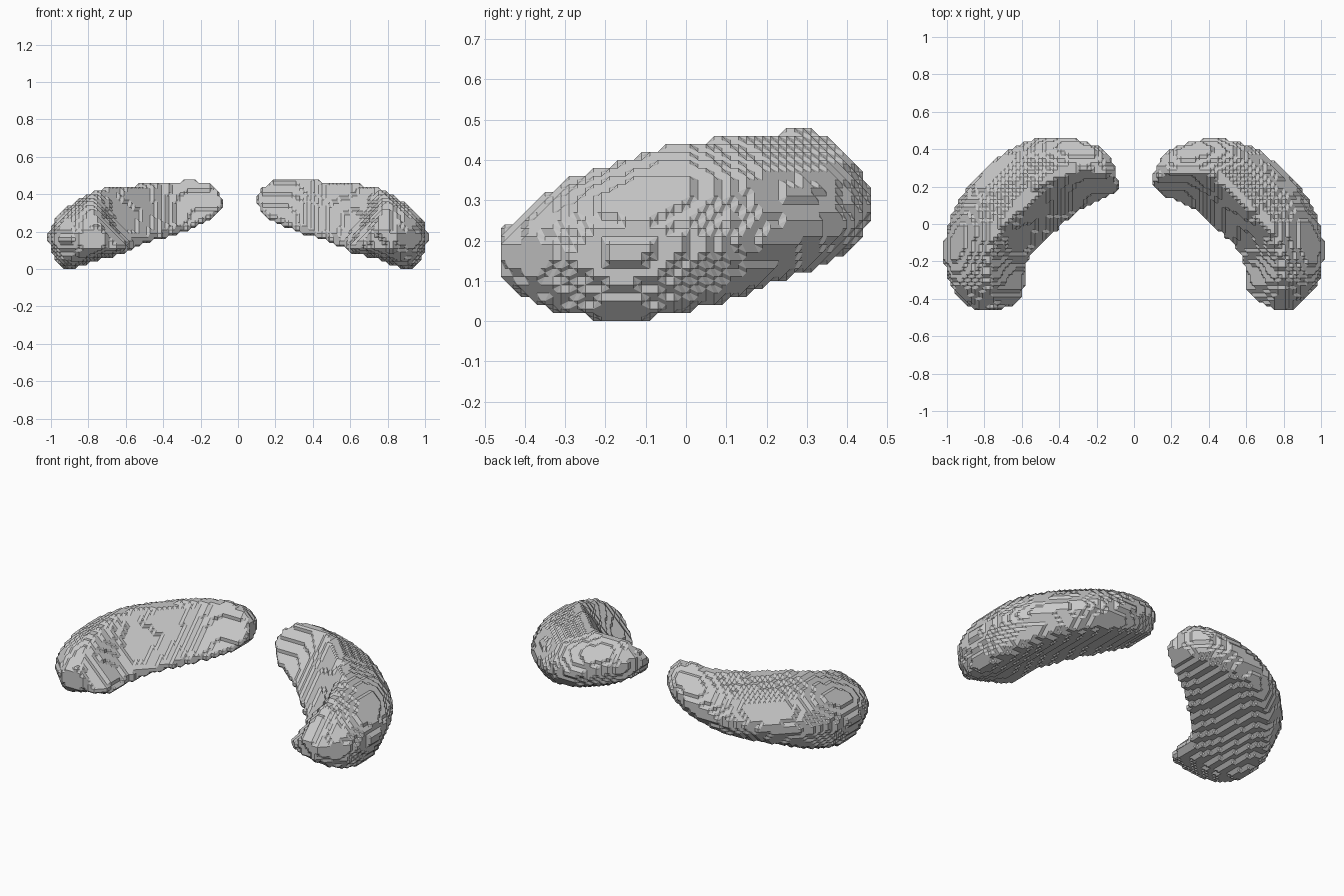
import bpy, bmesh, math
from mathutils import Vector
from mathutils.bvhtree import BVHTree

if "Cube" in bpy.data.objects:
    bpy.data.objects.remove(bpy.data.objects["Cube"])

STEP = 0.02

# Stations from back tip to front end: inner xy, crest xy, outer xy, z of inner, crest, outer, bottom
STATIONS = [
    (.10, .18, .11, .24, .11, .28, .34, .42, .39, .34),
    (.17, .14, .20, .27, .18, .39, .27, .475, .37, .27),
    (.30, .08, .35, .27, .38, .455, .215, .475, .31, .20),
    (.42, -.02, .48, .20, .62, .42, .175, .46, .26, .14),
    (.52, -.11, .61, .07, .83, .26, .14, .45, .235, .08),
    (.57, -.18, .72, -.05, .96, .08, .12, .43, .21, .025),
    (.59, -.26, .76, -.17, 1.015, -.13, .10, .39, .195, .00),
    (.595, -.35, .77, -.31, .975, -.33, .11, .34, .18, .03),
    (.65, -.41, .75, -.465, .85, -.46, .12, .22, .17, .10),
]

gray = bpy.data.materials.new("light gray")
gray.diffuse_color = (0.58, 0.58, 0.58, 1)
gray.use_nodes = True
gray.node_tree.nodes["Principled BSDF"].inputs["Base Color"].default_value = gray.diffuse_color


def ring(row, left):
    """Wedge section: steep inner face, rounded outer rim, sloping underside."""
    ix, iy, cx, cy, ox, oy, zi, zc, zo, zb = row
    inner, crest, outer = Vector((ix, iy, zi)), Vector((cx, cy, zc)), Vector((ox, oy, zo))
    if left:
        inner.y -= .02
    shoulder = crest.lerp(outer, .75)
    shoulder.z = zc + (zo - zc) * .43
    top = crest.lerp(outer, .33)
    top.z = zc - (zc - zo) * .1
    rim = outer.lerp(inner, .06)
    rim.z = zo + (zb - zo) * .58
    bottom = outer.lerp(inner, .22)
    bottom.z = zb
    under = bottom.lerp(inner, .6)
    pts = [inner, inner.lerp(crest, .5), crest, top, shoulder, outer, rim, bottom, under]
    if left:
        pts = [Vector((.02 - p.x * 1.02, p.y * 1.02, p.z * .98)) for p in pts]
    return pts


def spline(pts, n, closed):
    """Catmull-Rom curve through points."""
    m, out = len(pts), []
    get = (lambda i: pts[i % m]) if closed else (lambda i: pts[max(0, min(m - 1, i))])
    for i in range(m if closed else m - 1):
        a, b, c, d = (get(i + k) for k in (-1, 0, 1, 2))
        for k in range(n):
            t = k / n
            out.append(.5 * (2 * b + (c - a) * t + (2 * a - 5 * b + 4 * c - d) * t * t
                             + (3 * b - a - 3 * c + d) * t ** 3))
    if not closed:
        out.append(pts[-1].copy())
    return out


def loft(left):
    """Smooth closed crescent as a search tree."""
    rings = [spline(ring(r, left), 3, True) for r in STATIONS]
    rails = [spline(list(rail), 5, False) for rail in zip(*rings)]
    n, m = len(rails), len(rails[0])
    verts = [rails[i][j] for j in range(m) for i in range(n)]
    faces = [(j * n + i, j * n + (i + 1) % n, (j + 1) * n + (i + 1) % n, (j + 1) * n + i)
             for j in range(m - 1) for i in range(n)]
    for j in (0, m - 1):
        verts.append(sum((verts[j * n + i] for i in range(n)), Vector()) / n)
        faces += [(j * n + i, j * n + (i + 1) % n, len(verts) - 1) for i in range(n)]
    return BVHTree.FromPolygons(verts, faces)


def fill_cells(tree):
    """Grid cells whose centres lie inside the crescent, without stray cells."""
    cells = set()
    for i in range(-52, 52):
        for j in range(-26, 26):
            x, y, z, hits = (i + .5) * STEP + 1e-4, (j + .5) * STEP + 1e-4, -.2, []
            while True:
                hit = tree.ray_cast(Vector((x, y, z)), Vector((0, 0, 1)))[0]
                if hit is None:
                    break
                hits.append(hit.z)
                z = hit.z + 1e-4
            for lo, hi in zip(hits[::2], hits[1::2]):
                cells.update((i, j, k) for k in range(math.ceil(lo / STEP - .5),
                                                      math.floor(hi / STEP - .5) + 1))
    sides = [(1, 0, 0), (-1, 0, 0), (0, 1, 0), (0, -1, 0), (0, 0, 1), (0, 0, -1)]
    for _ in range(2):
        cells = {c for c in cells
                 if sum((c[0] + s[0], c[1] + s[1], c[2] + s[2]) in cells for s in sides) > 2}
    return cells


def stepped_mesh(cells):
    """Stepped surface with 45 degree chamfers: the dual of the block surface."""
    bm, corner = bmesh.new(), {}

    def vert(key):
        if key not in corner:
            corner[key] = bm.verts.new([c * STEP for c in key])
        return corner[key]

    for cell in cells:
        for ax in range(3):
            u, v = (ax + 1) % 3, (ax + 2) % 3
            for s in (0, 1):
                other = list(cell)
                other[ax] += 2 * s - 1
                if tuple(other) in cells:
                    continue
                quad = []
                for du, dv in ((0, 0), (1, 0), (1, 1), (0, 1)):
                    key = list(cell)
                    key[ax] += s
                    key[u] += du
                    key[v] += dv
                    quad.append(vert(tuple(key)))
                bm.faces.new(quad if s else quad[::-1])
    bm.faces.index_update()
    dual = bmesh.new()
    centres = [dual.verts.new(f.calc_center_median()) for f in bm.faces]
    for v in bm.verts:
        start = loop = v.link_loops[0]
        poly = []
        for _ in range(12):
            poly.append(centres[loop.face.index])
            loop = loop.link_loop_prev.link_loop_radial_next
            if loop.vert != v:
                loop = loop.link_loop_next
            if loop == start:
                break
        if len(poly) > 2 and len(set(poly)) == len(poly) and not dual.faces.get(poly):
            dual.faces.new(poly)
    bm.free()
    bmesh.ops.holes_fill(dual, edges=[e for e in dual.edges if e.is_boundary], sides=8)
    bmesh.ops.triangulate(dual, faces=dual.faces[:])
    bmesh.ops.recalc_face_normals(dual, faces=dual.faces[:])
    return dual


# Left and right crescents, set down on z = 0
for name, left in (("right_crescent", False), ("left_crescent", True)):
    bm = stepped_mesh(fill_cells(loft(left)))
    low = min(v.co.z for v in bm.verts)
    bmesh.ops.translate(bm, verts=bm.verts[:], vec=(0, 0, -low))
    mesh = bpy.data.meshes.new(name)
    bm.to_mesh(mesh)
    bm.free()
    mesh.materials.append(gray)
    bpy.context.collection.objects.link(bpy.data.objects.new(name, mesh))
